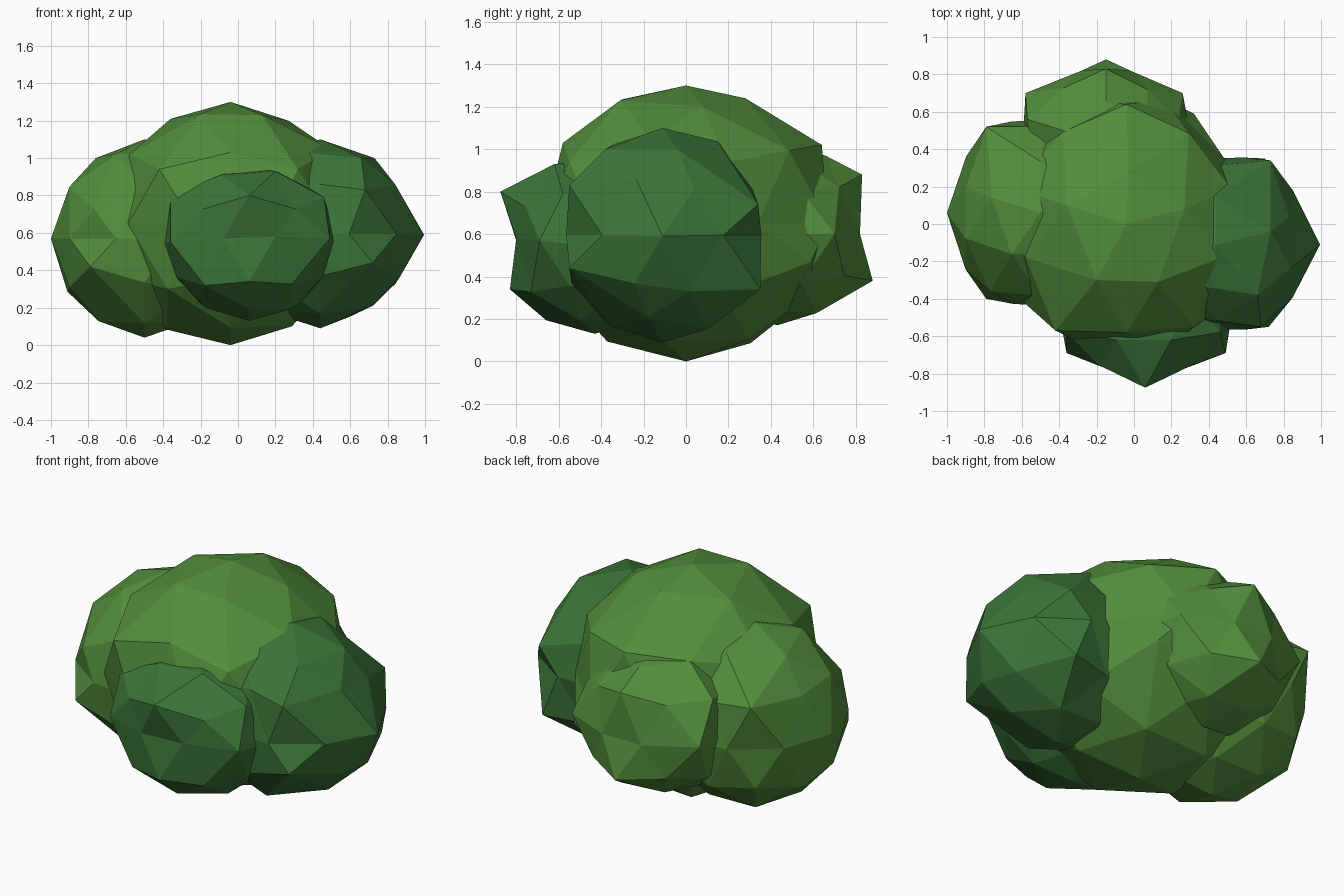
import bpy, math, random
from mathutils import Vector, Matrix

random.seed(4)


def material(name, rgb):
    m = bpy.data.materials.new(name)
    m.diffuse_color = (*rgb, 1)
    return m


light_leaf = material("light_leaf", (0.085, 0.27, 0.045))
dark_leaf = material("dark_leaf", (0.045, 0.18, 0.04))


def clump(name, centre, radii, mat, corners):
    """Low-poly leaf ball: lightly roughened icosphere with key corners pulled out."""
    bpy.ops.mesh.primitive_ico_sphere_add(subdivisions=2, radius=1)
    ob = bpy.context.object
    ob.name = name
    ob.data.transform(Matrix.Rotation(math.radians(18), 4, 'Z'))
    dirs = [v.co.normalized() for v in ob.data.vertices]
    for v in ob.data.vertices:
        f = 1 if abs(v.co.z) > 0.99 else 1 + random.uniform(-0.02, 0.03)
        v.co = Vector(a * r * f for a, r in zip(v.co, radii))
    used = set()
    for p in corners:
        off = Vector(p) - Vector(centre)
        d = Vector(a / r for a, r in zip(off, radii)).normalized()
        i = max((k for k in range(len(dirs)) if k not in used), key=lambda k: d.dot(dirs[k]))
        used.add(i)
        ob.data.vertices[i].co = off
    ob.location = centre
    ob.data.materials.append(mat)
    return ob


# Large central ball
clump("bush_core", (-0.04, 0, 0.65), (0.66, 0.70, 0.65), light_leaf, [
    (-0.20, -0.30, 1.235), (0.13, -0.31, 1.23), (0.27, 0.08, 1.20),
    (-0.03, 0.28, 1.24), (-0.36, 0.10, 1.21),
    (-0.04, 0.64, 1.02), (-0.04, -0.58, 1.03), (-0.58, -0.18, 1.02), (0.49, -0.17, 1.05),
    (-0.42, -0.57, 0.94), (0.32, -0.55, 0.94), (0.32, 0.59, 0.47), (0.49, 0.34, 0.65),
    (-0.65, 0.20, 0.94)])

# Four side balls
clump("bush_right", (0.44, -0.11, 0.595), (0.50, 0.48, 0.505), dark_leaf, [
    (0.995, -0.11, 0.59), (0.83, 0.04, 0.81), (0.73, -0.04, 1.0), (0.72, -0.18, 0.21),
    (0.73, 0.34, 0.74), (0.70, 0.35, 0.34), (0.72, -0.55, 0.44), (0.68, -0.55, 0.83),
    (0.66, -0.38, 1.0)])
clump("bush_left", (-0.50, 0.06, 0.57), (0.50, 0.52, 0.53), light_leaf, [
    (-1.0, 0.06, 0.57), (-0.90, 0.20, 0.82), (-0.90, -0.10, 0.31), (-0.76, 0.14, 1.0),
    (-0.79, 0.52, 0.84), (-0.79, -0.40, 0.42), (-0.77, -0.36, 0.73)])
clump("bush_front", (0.06, -0.43, 0.54), (0.46, 0.44, 0.41), dark_leaf, [
    (0.06, -0.875, 0.80), (0.06, -0.83, 0.34), (0.20, -0.80, 0.58), (-0.08, -0.80, 0.57),
    (-0.36, -0.69, 0.55), (0.49, -0.69, 0.57), (0.46, -0.58, 0.79), (-0.36, -0.58, 0.80),
    (-0.09, -0.62, 0.91), (0.20, -0.62, 0.93)])
clump("bush_back", (-0.15, 0.43, 0.60), (0.45, 0.43, 0.43), light_leaf, [
    (-0.15, 0.88, 0.38), (-0.15, 0.83, 0.88), (-0.58, 0.70, 0.62), (0.26, 0.70, 0.60),
    (-0.02, 0.82, 0.60), (-0.28, 0.82, 0.60), (-0.38, 0.50, 1.0), (-0.57, 0.56, 0.85)])
